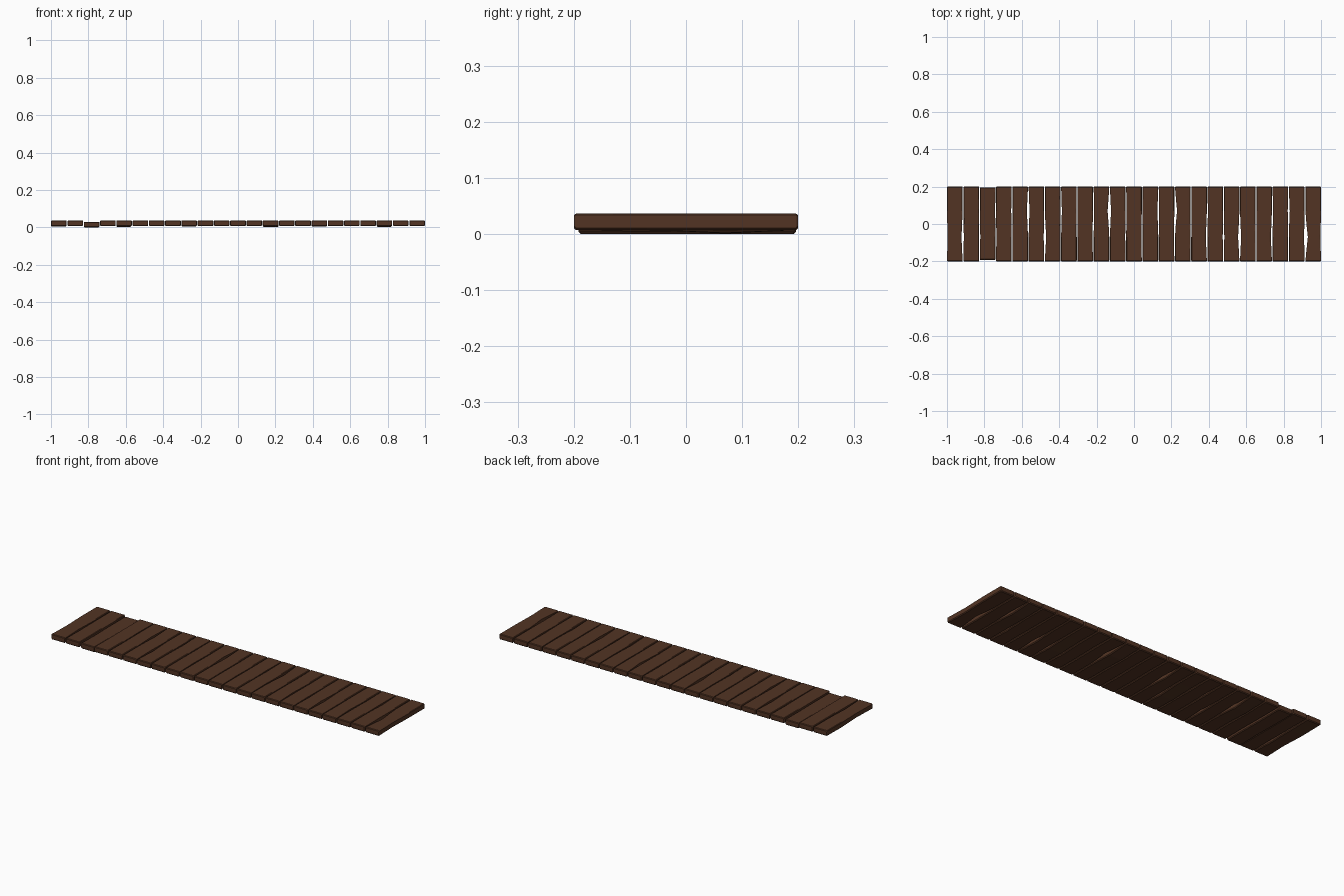
import bpy, bmesh, random

if "Cube" in bpy.data.objects:
    bpy.data.objects.remove(bpy.data.objects["Cube"])

random.seed(4)
wood = bpy.data.materials.new("dark brown wood")
wood.diffuse_color = (0.085, 0.034, 0.017, 1)
wood.use_nodes = True
wood.node_tree.nodes["Principled BSDF"].inputs["Base Color"].default_value = wood.diffuse_color

COUNT = 23
PITCH = 2.0 / COUNT
WIDTH = 0.0835
BEVEL = 0.004
BELLY = 0.07            # where worn edges bow most

# worn edges: plank index -> (inward bow, y of the bow)
left_wear = {0: (.004, -.07), 5: (.005, .07), 6: (.007, -.07), 7: (.004, .07),
             10: (.006, .07), 14: (.011, .07), 18: (.006, -.07), 21: (.005, .07), 22: (.013, -.07)}
right_wear = {0: (.006, -.07), 4: (.006, .07), 5: (.003, -.07), 8: (.004, -.07),
              9: (.009, .07), 12: (.003, .07), 15: (.006, -.07), 17: (.007, -.07),
              19: (.006, -.07), 22: (.004, -.07)}
# planks sagging on the underside: index -> (drop, y)
sag = {0: (.002, .07), 4: (.005, .07), 8: (.003, -.07), 13: (.006, .07),
       16: (.003, -.07), 20: (.005, .07)}


def bump(y, centre):
    """Straight-sided bow that fades out towards the plank ends."""
    reach = 0.12
    return max(0.0, 1 - abs(y - centre) / reach)


def plank(i):
    x0 = -1 + PITCH * (i + 0.5)
    if i == 0:
        x0 = -1 + WIDTH / 2
    if i == COUNT - 1:
        x0 = 1 - WIDTH / 2
    low, shift, half = 0.0, 0.0, 0.2
    if i == 2:                       # the sunken plank
        low, shift, half = -0.0065, 0.002, 0.194
    l, ly = left_wear.get(i, (random.uniform(.001, .003), random.choice((-BELLY, BELLY))))
    r, ry = right_wear.get(i, (random.uniform(.001, .003), random.choice((-BELLY, BELLY))))
    s, sy = sag.get(i, (0, 0))
    bm = bmesh.new()
    rings = []
    # stations along the plank; the first and last pair form the end bevels
    ys = [-half, -half + BEVEL, -.13, -.07, 0, .07, .13, half - BEVEL, half]
    for k, y in enumerate(ys):
        end = k in (0, len(ys) - 1)
        e = BEVEL if end else 0
        a = x0 - WIDTH / 2 + l * bump(y, ly) + e * .5
        b = x0 + WIDTH / 2 - r * bump(y, ry) - e * .5
        top = 0.0365 + low - e * .7
        bot = 0.007 + low - s * bump(y, sy) + e
        da = BEVEL + l * bump(y, ly)     # wear widens the bevel
        db = BEVEL + r * bump(y, ry)
        prof = [(a + BEVEL, bot), (b - BEVEL, bot), (b, bot + BEVEL), (b, top - BEVEL * .6),
                (b - db * .8, top), (a + da * .8, top), (a, top - BEVEL * .6), (a, bot + BEVEL)]
        rings.append([bm.verts.new((x, y + shift, z)) for x, z in prof])
    for p, q in zip(rings, rings[1:]):
        for j in range(8):
            n = (j + 1) % 8
            bm.faces.new((p[j], p[n], q[n], q[j]))
    bm.faces.new(rings[0])
    bm.faces.new(rings[-1][::-1])
    bmesh.ops.recalc_face_normals(bm, faces=bm.faces)
    me = bpy.data.meshes.new("plank")
    bm.to_mesh(me)
    bm.free()
    me.materials.append(wood)
    ob = bpy.data.objects.new(f"plank_{i + 1}", me)
    bpy.context.collection.objects.link(ob)


# row of cross planks
for i in range(COUNT):
    plank(i)
